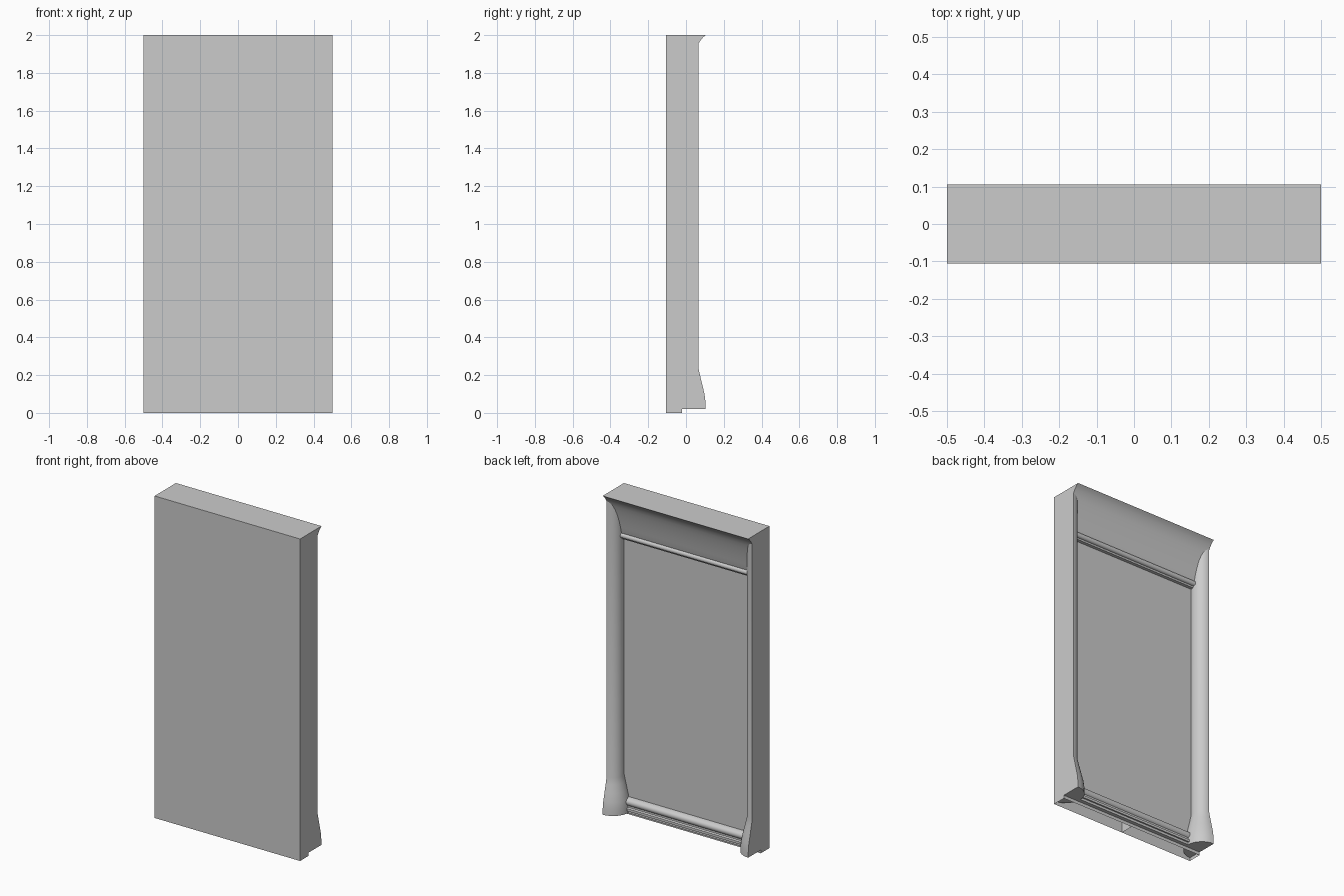
import bpy, bmesh, math

if "Cube" in bpy.data.objects:
    bpy.data.objects.remove(bpy.data.objects["Cube"])


def finish(name, bm):
    bmesh.ops.recalc_face_normals(bm, faces=bm.faces)
    mesh = bpy.data.meshes.new(name)
    bm.to_mesh(mesh)
    bm.free()
    obj = bpy.data.objects.new(name, mesh)
    bpy.context.collection.objects.link(obj)
    bpy.ops.object.select_all(action='DESELECT')
    obj.select_set(True)
    bpy.context.view_layer.objects.active = obj
    bpy.ops.object.shade_smooth_by_angle(angle=math.radians(35))
    return obj


def extrude_x(name, profile, half=0.5):
    """Sweep a closed (y, z) profile across the width."""
    bm = bmesh.new()
    face = bm.faces.new([bm.verts.new((-half, y, z)) for y, z in profile])
    res = bmesh.ops.extrude_face_region(bm, geom=[face], use_keep_orig=True)
    verts = [g for g in res['geom'] if isinstance(g, bmesh.types.BMVert)]
    bmesh.ops.translate(bm, verts=verts, vec=(2 * half, 0, 0))
    return finish(name, bm)


def arc(cy, cz, r, a0, a1, n):
    return [(cy + r * math.cos(math.radians(a0 + (a1 - a0) * i / n)),
             cz + r * math.sin(math.radians(a0 + (a1 - a0) * i / n))) for i in range(n + 1)]


BACK = -0.02

# Hollow wall slab, open underneath, with a central divider
slab = extrude_x("wall_slab", [(-0.105, 0), (BACK, 0), (BACK, 2), (-0.105, 2)])
bm = bmesh.new()
bm.from_mesh(slab.data)
bottom = [f for f in bm.faces if all(v.co.z < 0.001 for v in f.verts)]
bmesh.ops.delete(bm, geom=bottom, context='FACES_ONLY')
bm.to_mesh(slab.data)
bm.free()
bm = bmesh.new()
bm.faces.new([bm.verts.new(p) for p in
              [(0, -0.105, 0), (0, BACK, 0), (0, BACK, 0.1), (0, -0.105, 0.1)]])
finish("slab_divider", bm)

# Crown cove with a bead along its lower edge
cove = [(BACK, 2), (0.105, 2), (0.092, 1.99), (0.079, 1.975), (0.065, 1.953),
        (0.055, 1.93), (0.046, 1.902), (0.036, 1.868), (0.027, 1.83),
        (0.018, 1.79), (0.012, 1.758)]
extrude_x("crown_cove", cove + arc(0.004, 1.735, 0.016, 70, -90, 8)
          + [(0.0, 1.71), (BACK, 1.71)])

# Base moulding: upper roll, fillet, lower plinth
extrude_x("base_moulding", [(BACK, 0.11), (-0.012, 0.11)]
          + arc(-0.008, 0.085, 0.022, 80, -60, 8)
          + [(0.003, 0.055), (0.012, 0.05), (0.012, 0.035),
             (0.003, 0.035), (0.003, 0.02), (BACK, 0.02)])

# Half-round side posts with flared feet
rings = [(0.02, 0.104), (0.06, 0.103), (0.1, 0.098), (0.15, 0.086),
         (0.2, 0.074), (0.24, 0.065), (1.99, 0.065)]
STEPS = 16
for name, side in (("left_post", -1), ("right_post", 1)):
    bm = bmesh.new()
    loops = []
    for z, r in rings:
        loops.append([bm.verts.new((side * (0.5 - r * math.sin(math.pi * i / STEPS)),
                                    r * math.cos(math.pi * i / STEPS), z))
                      for i in range(STEPS + 1)])
    for a, b in zip(loops, loops[1:]):
        for i in range(STEPS + 1):
            j = (i + 1) % (STEPS + 1)
            bm.faces.new((a[i], a[j], b[j], b[i]))
    bm.faces.new(loops[0])
    bm.faces.new(loops[-1])
    finish(name, bm)
